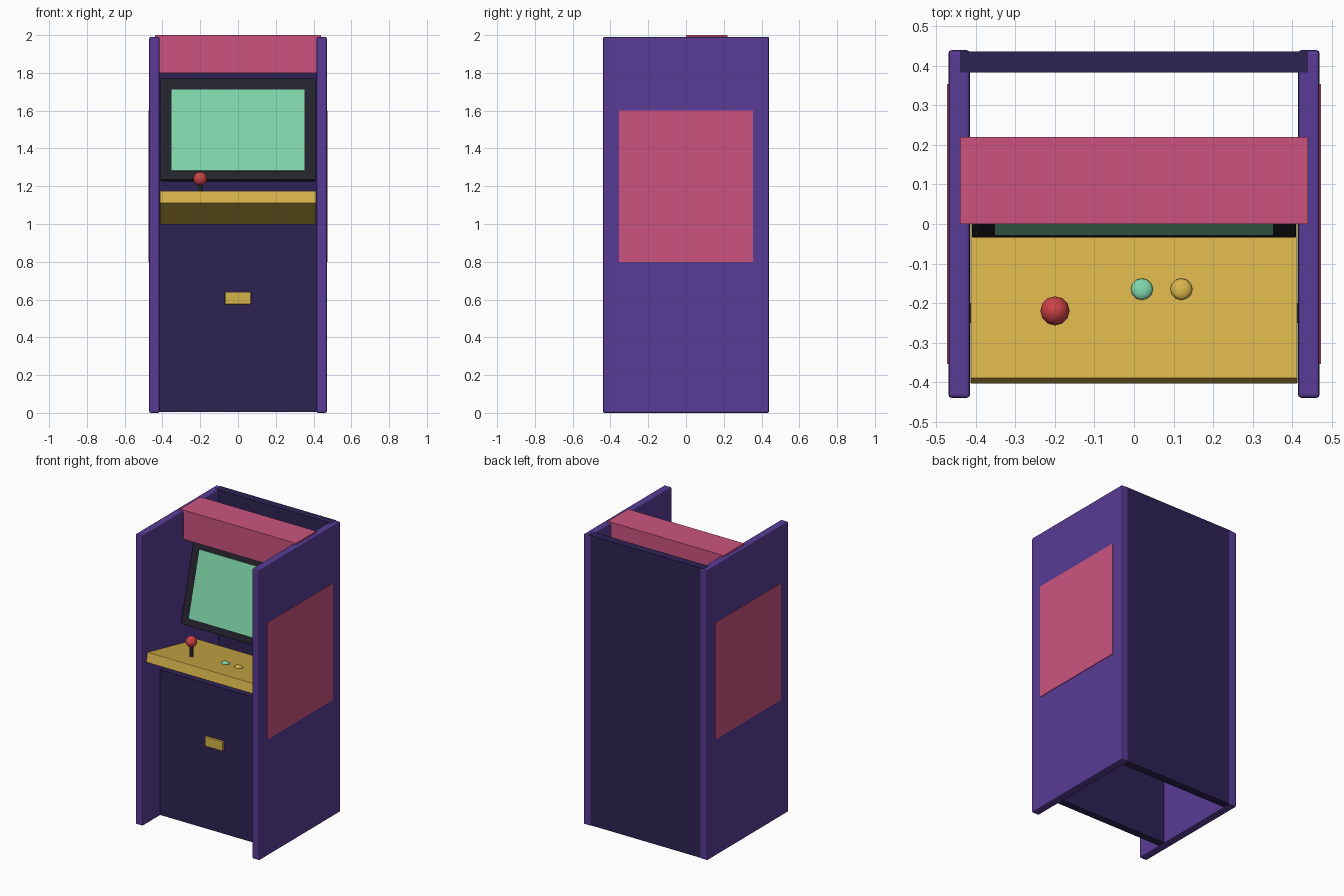
import bpy, bmesh, math
from mathutils import Matrix

if "Cube" in bpy.data.objects:
    bpy.data.objects.remove(bpy.data.objects["Cube"])


def lin(c):
    c /= 255
    return c / 12.92 if c <= 0.04045 else ((c + 0.055) / 1.055) ** 2.4


def material(name, r, g, b):
    m = bpy.data.materials.new(name)
    m.diffuse_color = (lin(r), lin(g), lin(b), 1)
    m.use_nodes = True
    m.node_tree.nodes["Principled BSDF"].inputs["Base Color"].default_value = m.diffuse_color
    return m


PURPLE = material("purple", 89, 60, 150)
DARK = material("dark_purple", 45, 34, 84)
PINK = material("pink", 204, 84, 128)
GOLD = material("gold", 215, 179, 75)
GREEN = material("mint_green", 127, 213, 170)
BLACK = material("near_black", 36, 35, 45)
RED = material("red", 205, 66, 70)


def finish(name, bm, mat, loc, tilt=0, bevel=0):
    me = bpy.data.meshes.new(name)
    bm.to_mesh(me)
    bm.free()
    me.materials.append(mat)
    ob = bpy.data.objects.new(name, me)
    ob.location = loc
    ob.rotation_euler.x = tilt
    bpy.context.collection.objects.link(ob)
    if bevel:
        mod = ob.modifiers.new("bevel", 'BEVEL')
        mod.width = bevel
        mod.segments = 2
    return ob


def box(name, mat, loc, size, tilt=0, bevel=0):
    bm = bmesh.new()
    bmesh.ops.create_cube(bm, size=1)
    bmesh.ops.scale(bm, vec=size, verts=bm.verts)
    return finish(name, bm, mat, loc, tilt, bevel)


def span(name, mat, x, y, z, bevel=0):
    """Box given by its extents on each axis."""
    lo_hi = (x, y, z)
    return box(name, mat, [(a + b) / 2 for a, b in lo_hi],
               [b - a for a, b in lo_hi], 0, bevel)


def ball(name, mat, loc, r, flat=1.0, tilt=0):
    bm = bmesh.new()
    bmesh.ops.create_uvsphere(bm, u_segments=12, v_segments=8, radius=r)
    bmesh.ops.scale(bm, vec=(1, 1, flat), verts=bm.verts)
    for f in bm.faces:
        f.smooth = True
    return finish(name, bm, mat, loc, tilt)


# Side panels with art plates
for s, side in ((-1, "left"), (1, "right")):
    box(side + "_side_panel", PURPLE, (s * 0.4425, 0, 0.995),
        (0.055, 0.88, 1.99), 0, 0.008)
    box(side + "_side_art", PINK, (s * 0.470, 0, 1.2), (0.008, 0.71, 0.8))

# Back and lower front panels, coin slot, marquee
span("back_panel", DARK, (-0.44, 0.44), (0.383, 0.437), (0.004, 1.991))
span("front_panel", DARK, (-0.44, 0.44), (-0.25, -0.20), (0.004, 1.0))
span("coin_slot", GOLD, (-0.068, 0.068), (-0.265, -0.245), (0.575, 0.64), 0.003)
span("marquee", PINK, (-0.44, 0.44), (0.0, 0.22), (1.8, 2.0))

# Tilted control deck (front edge raised)
DECK = math.radians(-12)
box("control_deck", GOLD, (0, -0.128, 1.085), (0.828, 0.552, 0.066), DECK, 0.003)


def deck_z(y):
    return 1.175 - (y + 0.39) * math.tan(-DECK)


# Joystick and buttons
bm = bmesh.new()
bmesh.ops.create_cone(bm, cap_ends=True, segments=12, radius1=0.013,
                      radius2=0.013, depth=0.11)
finish("joystick_shaft", bm, BLACK, (-0.2, -0.22, 1.18))
ball("joystick_ball", RED, (-0.2, -0.22, 1.24), 0.037)
for name, x, mat in (("green_button", 0.02, GREEN), ("gold_button", 0.12, GOLD)):
    ball(name, mat, (x, -0.165, deck_z(-0.165) + 0.002), 0.028, 0.5, DECK)

# Monitor leaning back, with the screen just proud of its frame
LEAN = math.radians(-15)
box("monitor_frame", BLACK, (0, 0.056, 1.4975), (0.82, 0.04, 0.555), LEAN, 0.003)
off = Matrix.Rotation(LEAN, 3, 'X').col[1] * -0.024
box("monitor_screen", GREEN, (0, 0.056 + off.y, 1.491 + off.z),
    (0.706, 0.009, 0.445), LEAN)
